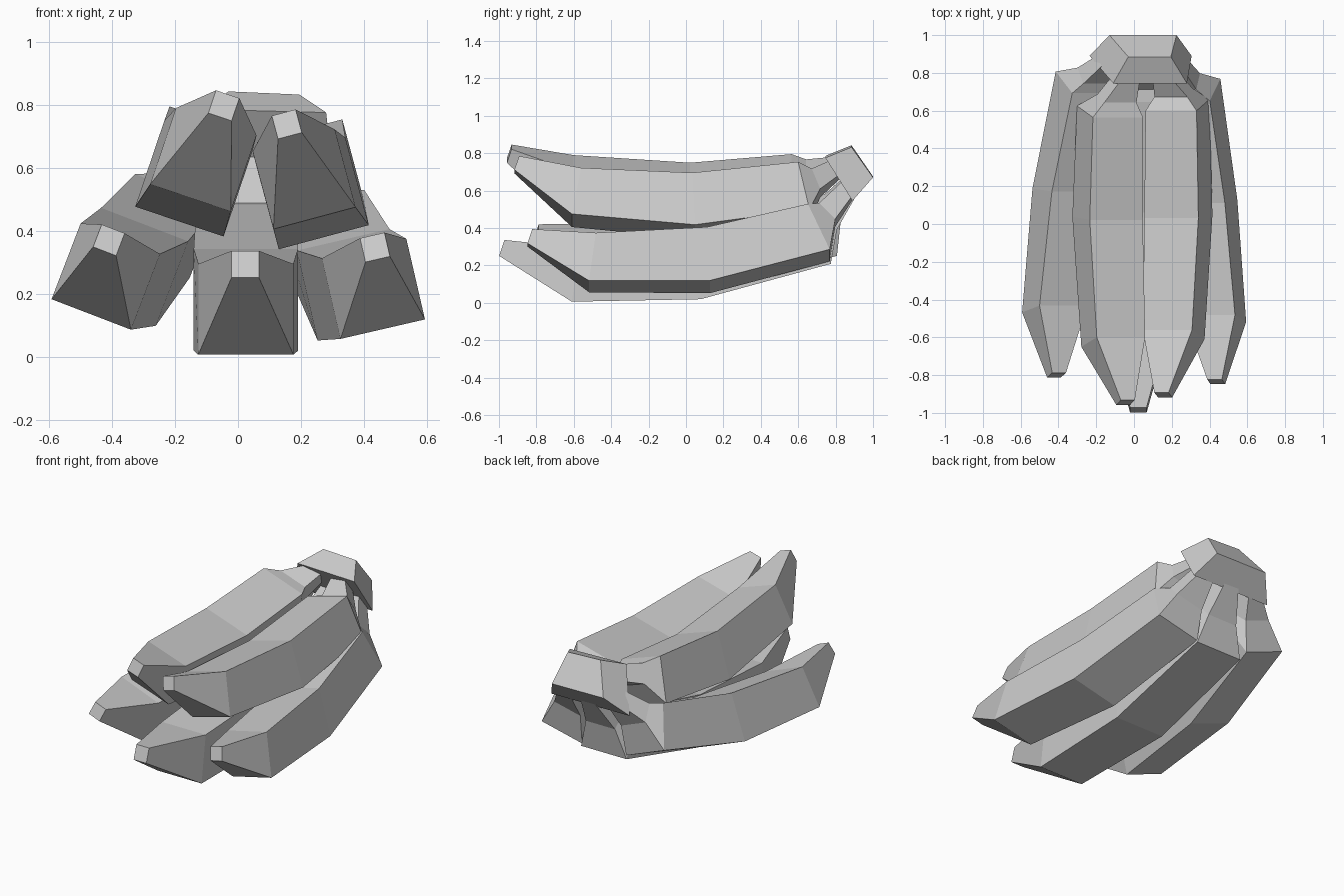
import bpy
from math import radians, sin, cos
from mathutils import Vector

if "Cube" in bpy.data.objects:
    bpy.data.objects.remove(bpy.data.objects["Cube"])


def loft(name, rings):
    """Closed four-sided skin through a list of four-point rings."""
    verts = [p for r in rings for p in r]
    faces = [(3, 2, 1, 0), tuple(len(verts) - 4 + k for k in range(4))]
    for i in range(len(rings) - 1):
        a = 4 * i
        faces += [(a + k, a + (k + 1) % 4, a + 4 + (k + 1) % 4, a + 4 + k)
                  for k in range(4)]
    me = bpy.data.meshes.new(name)
    me.from_pydata(verts, [], faces)
    ob = bpy.data.objects.new(name, me)
    bpy.context.collection.objects.link(ob)
    return ob


def section(centre, w, h, roll, tilt):
    """Rectangle rolled about y, its top leaning forward by tilt."""
    r, t = radians(roll), radians(tilt)
    right = Vector((cos(r), 0, sin(r))) * w / 2
    up = Vector((-sin(r) * cos(t), -sin(t), cos(r) * cos(t))) * h / 2
    c = Vector(centre)
    return [c - right - up, c - right + up, c + right + up, c + right - up]


# width and height at tip, front, middle, back, neck, stalk end
SIZES = [(.078, .08), (.27, .26), (.296, .288), (.28, .27), (.18, .12), (.09, .09)]
UPPER = (-18, -11, 3, 13, 22, 32)
LOWER = (-18, -8, 3, 25, 45, 32)

# name, roll, girth scale, ring tilts, ring centres
BANANAS = [
    ("banana_upper_left", -18.7, 1, UPPER,
     [(-.045, -.945, .797), (-.11, -.625, .625), (-.14, .03, .565),
      (-.127, .595, .625), (-.09, .665, .685), (-.02, .81, .73)]),
    ("banana_upper_right", 15, 1, UPPER,
     [(.155, -.905, .738), (.21, -.585, .563), (.235, .04, .518),
      (.23, .63, .59), (.21, .695, .64), (.15, .81, .72)]),
    ("banana_lower_left", -21, 1, LOWER,
     [(-.41, -.80, .37), (-.42, -.45, .254), (-.348, .18, .285),
      (-.24, .75, .415), (-.2, .785, .51), (-.12, .88, .63)]),
    ("banana_lower_middle", 0, 1.12, LOWER,
     [(.023, -.985, .293), (.025, -.59, .15), (.025, .07, .18),
      (.025, .71, .345), (.025, .76, .44), (.04, .88, .61)]),
    ("banana_lower_right", 13, 1.02, LOWER,
     [(.435, -.835, .347), (.43, -.5, .215), (.367, .12, .228),
      (.29, .71, .375), (.25, .755, .47), (.2, .88, .62)]),
]
for name, roll, girth, tilts, centres in BANANAS:
    loft(name, [section(c, w * girth, h * girth, roll, t)
                for c, (w, h), t in zip(centres, SIZES, tilts)])

# crown: tapered block joining the stalks
loft("crown", [
    [(-.235, .89, .55), (-.11, .745, .785), (.28, .745, .775), (.305, .89, .545)],
    [(-.13, 1, .675), (-.03, .885, .842), (.195, .885, .832), (.225, 1, .67)],
])
